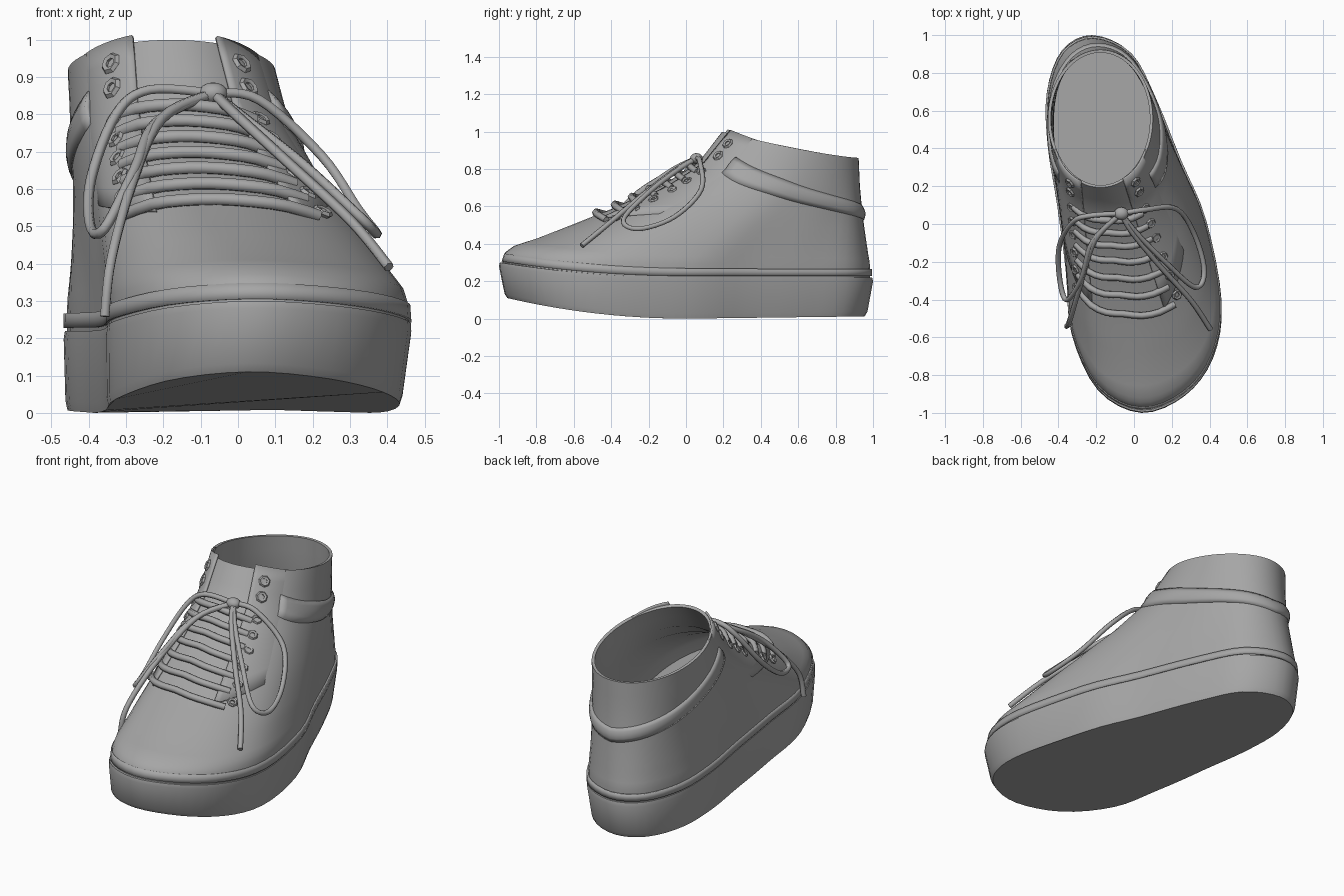
import bpy
import math
from mathutils import Vector

cube = bpy.data.objects.get("Cube")
if cube:
    bpy.data.objects.remove(cube, do_unlink=True)

grey = bpy.data.materials.new("mid_grey")
grey.use_nodes = True
COLOUR = (0.38, 0.38, 0.38, 1)
grey.diffuse_color = COLOUR
grey.node_tree.nodes["Principled BSDF"].inputs["Base Color"].default_value = COLOUR

# Plan outline of the sole: toe first, then counter-clockwise past the heel
OUTLINE = [Vector(p) for p in (
    (.04, -1), (.27, -.91), (.42, -.71), (.465, -.42), (.38, .02), (.245, .34),
    (.11, .67), (-.02, .91), (-.22, 1), (-.38, .92), (-.46, .70), (-.455, .42),
    (-.405, .10), (-.36, -.25), (-.33, -.58), (-.19, -.88))]
N = len(OUTLINE)
STEPS = 64


def spline(pts, t, closed=True):
    """Smooth curve through the points, at position t."""
    i = math.floor(t)
    f = t - i
    n = len(pts)
    pick = (lambda k: pts[k % n]) if closed else (lambda k: pts[max(0, min(n - 1, k))])
    a, b, c, d = (pick(i + k) for k in (-1, 0, 1, 2))
    return 0.5 * (2 * b + (c - a) * f + (2 * a - 5 * b + 4 * c - d) * f ** 2
                  + (3 * b - a - 3 * c + d) * f ** 3)


def sole_top(y):
    return .22 + .08 * max(0, -y) ** 2


def sole_bottom(y):
    return .11 * max(0, -y) ** 2 + .012 * max(0, y)


# How far the wall has moved from sole outline to collar at each height
LEAN = [(0, 0), (.08, .015), (.13, .055), (.19, .165), (.3, .335), (.41, .5),
        (.58, .72), (.76, .89), (1, 1)]


def lean(h):
    if h <= 0:
        return 0
    for (h0, w0), (h1, w1) in zip(LEAN, LEAN[1:]):
        if h <= h1 or h1 == 1:
            return w0 + (w1 - w0) * (h - h0) / (h1 - h0)


def wall(t, h):
    base = spline(OUTLINE, t) * .985
    ang = math.tau * t / N
    cx, cy = -.178 + .278 * math.sin(ang), .558 - .365 * math.cos(ang)
    w = lean(h)
    w *= 1 - .35 * abs(math.sin(ang)) * (1 - w)
    z0 = sole_top(base.y)
    z1 = .86 + .14 * max(0, (.92 - cy) / .73) ** 1.3
    return Vector((base.x + (cx - base.x) * w, base.y + (cy - base.y) * w, z0 + (z1 - z0) * h))


def normal(t, h):
    e = .03
    across = wall(t + e, h) - wall(t - e, h)
    return across.cross(wall(t, h + e) - wall(t, h - e)).normalized()


def skin(t, h, off=0):
    return wall(t, h) + normal(t, h) * off


def finish(obj, angle=40):
    obj.data.materials.clear()
    obj.data.materials.append(grey)
    bpy.ops.object.select_all(action='DESELECT')
    obj.select_set(True)
    bpy.context.view_layer.objects.active = obj
    if obj.type == 'MESH':
        bpy.ops.object.shade_smooth_by_angle(angle=math.radians(angle))
    return obj


def loft(name, rings, closed=True, capped=False):
    n = len(rings[0])
    verts = [v for r in rings for v in r]
    faces = []
    for j in range(len(rings) - 1):
        for i in range(n if closed else n - 1):
            k = (i + 1) % n
            faces.append((j * n + i, j * n + k, (j + 1) * n + k, (j + 1) * n + i))
    if capped:
        faces.append(tuple(reversed(range(n))))
        faces.append(tuple(range(len(verts) - n, len(verts))))
    mesh = bpy.data.meshes.new(name)
    mesh.from_pydata(verts, [], faces)
    obj = bpy.data.objects.new(name, mesh)
    bpy.context.collection.objects.link(obj)
    return finish(obj)


def patch(name, t0, t1, low, high, off, thick, closed=False, cols=24, rows=5):
    """Plate lying on the upper; low, high and off vary with u across it."""
    rings = []
    for j in range(rows + 1):
        ring = []
        for i in range(cols + (0 if closed else 1)):
            u, v = i / cols, j / rows
            h = low(u) + (high(u) - low(u)) * v
            ring.append(skin(t0 + (t1 - t0) * u, h, off(u, v)))
        rings.append(ring)
    obj = loft(name, rings, closed)
    mod = obj.modifiers.new("thickness", 'SOLIDIFY')
    mod.thickness = thick
    mod.offset = -1


def cord(name, pts, radius, samples=6):
    """Round lace through the points."""
    count = (len(pts) - 1) * samples
    path = [spline(pts, i / samples, False) for i in range(count + 1)]
    curve = bpy.data.curves.new(name, 'CURVE')
    curve.dimensions = '3D'
    curve.bevel_depth = radius
    curve.bevel_resolution = 1
    curve.use_fill_caps = True
    line = curve.splines.new('POLY')
    line.points.add(len(path) - 1)
    for p, co in zip(line.points, path):
        p.co = (*co, 1)
    line.use_smooth = True
    obj = bpy.data.objects.new(name, curve)
    bpy.context.collection.objects.link(obj)
    finish(obj)


ts = [N * i / STEPS for i in range(STEPS)]

# Sole: tapered slab with a rising toe; its top is the floor of the shoe
sole_rings = []
for scale, v in ((.955, 0), (.97, .12), (1, .9), (.995, 1), (.96, 1)):
    ring = []
    for t in ts:
        p = spline(OUTLINE, t)
        lo, hi = sole_bottom(p.y), sole_top(p.y)
        ring.append(Vector((p.x * scale - .012 * (1 - v), p.y * scale, lo + (hi - lo) * v)))
    sole_rings.append(ring)
loft("sole", sole_rings, capped=True)

# Upper: outer wall, collar rim and inner lining
outer = [[skin(t, h) for t in ts] for h in
         (-.02, .04, .08, .105, .13, .16, .19, .25, .3, .41, .49, .58, .67, .76, .88, 1)]
inner = [[skin(t, h, -.016) for t in ts] for h in (1, .88, .76, .58, .41, .3, .19, .1, 0)]
loft("upper", outer + inner)

# Welt strip above the sole, flat at the toe, and padded ankle band
patch("welt", 0, N, lambda u: .012, lambda u: .07,
      lambda u, v: .003 + .007 * math.sin(math.pi * u), .013, closed=True, cols=STEPS, rows=2)


def band_mid(u):
    return .54 + .26 * abs(2 * u - 1) ** 1.2


patch("ankle_band", 2.4, 13.6, lambda u: band_mid(u) - .06, lambda u: band_mid(u) + .06,
      lambda u, v: .004 + .012 * math.sin(math.pi * v), .02, cols=40, rows=4)

# Eyelet flaps on both sides of the tongue, sinking into the upper at the far side
for start, end, label in ((1.15, 2.8, "left"), (-.95, -2.8, "right")):
    patch(label + "_eyelet_flap", start, end, lambda u: .36 + .1 * u,
          lambda u: 1.02 - .02 * u, lambda u, v: .009 - .014 * u * u,
          math.copysign(.01, start), cols=10, rows=8)

# Lace rows running straight across the tongue
ROWS = 7
LIFT = Vector((0, -.5, .85))
for r in range(ROWS):
    h = .37 + .36 * r / (ROWS - 1)
    pts = []
    for i in range(7):
        t = -1.5 + 3 * i / 6
        edge = abs(t) / 1.5
        pts.append(wall(t, h - .01 * edge ** 2 - .006 * t) + LIFT * (.018 - .012 * edge ** 6))
    cord("lace_row_%d" % (r + 1), pts, .018, 2)


def eyelet(name, t, h, size):
    rot = normal(t, h).to_track_quat('Z', 'Y').to_euler()
    bpy.ops.mesh.primitive_torus_add(
        major_segments=7, minor_segments=5, major_radius=size, minor_radius=size * .45,
        location=skin(t, h, .008), rotation=rot)
    bpy.context.object.name = name
    finish(bpy.context.object)


for side, label in ((1.65, "left"), (-1.55, "right")):
    for r in range(6):
        eyelet("%s_eyelet_%d" % (label, r + 1), side, .37 + .07 * r, .02)
    for r, h in enumerate((.84, .93)):
        eyelet("%s_hook_%d" % (label, r + 1), side, h, .022)

# Bow: knot, two loops and two loose ends resting on the upper
KNOT = skin(.65, .77, .03)
bpy.ops.mesh.primitive_uv_sphere_add(segments=12, ring_count=8, radius=.034, location=KNOT)
knot = bpy.context.object
knot.name = "knot"
knot.scale = (1.15, 1, .85)
finish(knot, 60)


def bow_part(name, path, loop):
    pts = [KNOT] + [skin(t, h, off) for t, h, off in path]
    cord(name, pts + [KNOT] if loop else pts, .014)


bow_part("left_loop", [(1.5, .74, .05), (2.7, .59, .04), (3.0, .41, .03), (2.75, .31, .03),
                       (2.2, .34, .04), (1.6, .5, .05), (1, .66, .045)], True)
bow_part("right_loop", [(-.6, .77, .045), (-1.3, .69, .05), (-2, .49, .05), (-2.1, .33, .05),
                        (-1.75, .3, .05), (-1.1, .47, .05), (-.6, .64, .045)], True)
bow_part("left_lace_end", [(.85, .67, .045), (1.4, .5, .04), (1.95, .32, .03),
                           (2.2, .17, .02)], False)
bow_part("right_lace_end", [(-.5, .65, .045), (-1.2, .43, .04), (-1.8, .2, .03),
                            (-2.1, .02, .025)], False)
